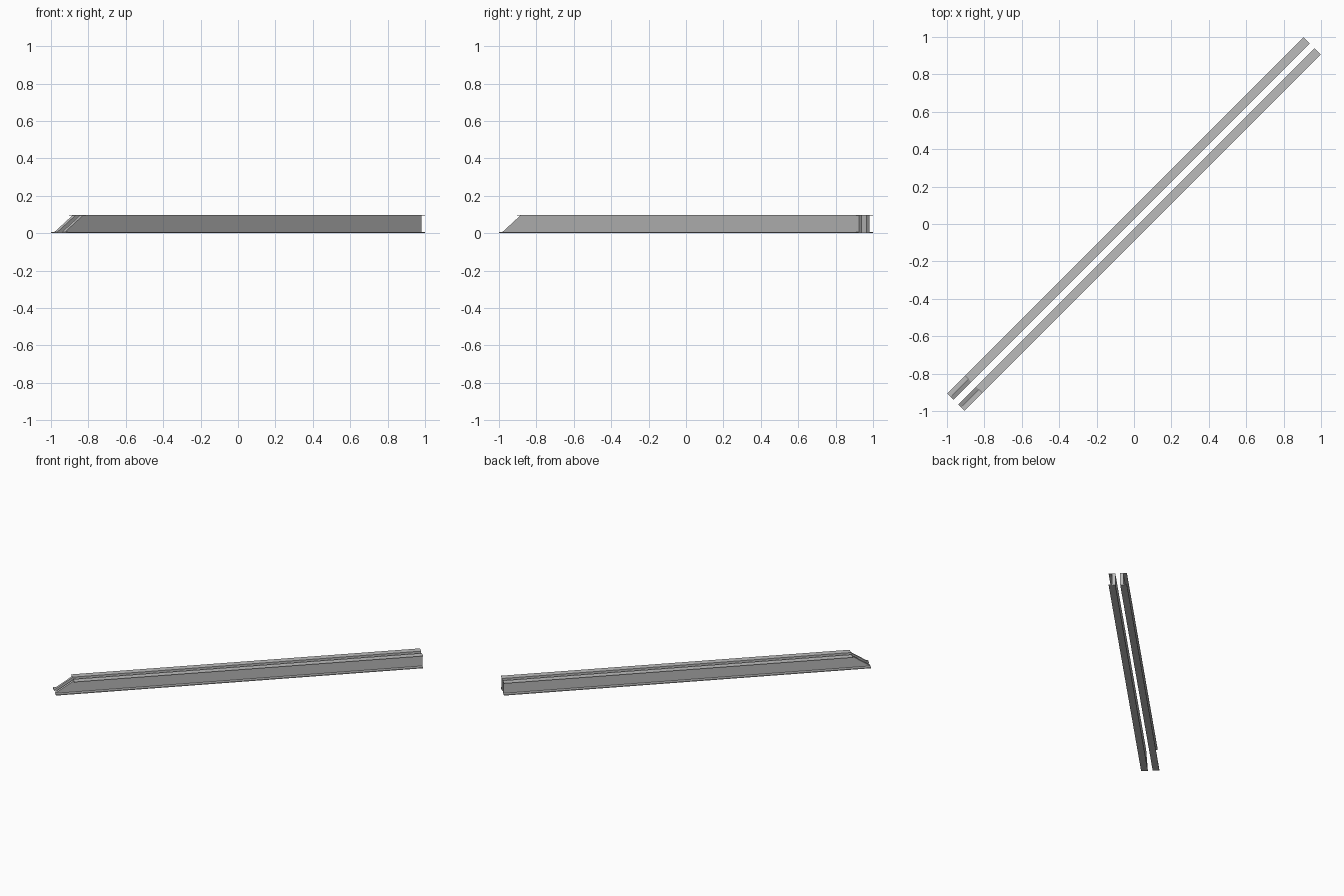
import bpy, bmesh, math
from mathutils import Matrix

if "Cube" in bpy.data.objects:
    bpy.data.objects.remove(bpy.data.objects["Cube"])

END = 1.347            # half length along the rail
TOP_START = -1.213     # where the top flange begins after the sloped cut
IN, WEB, OUT = 0.0177, 0.040, 0.066
H, T_BOT, T_TOP = 0.098, 0.007, 0.004

steel = bpy.data.materials.new("grey steel")
steel.diffuse_color = (0.5, 0.5, 0.5, 1)
steel.use_nodes = True
steel.node_tree.nodes["Principled BSDF"].inputs["Base Color"].default_value = steel.diffuse_color
turn = Matrix.Rotation(math.radians(45), 4, 'Z')


def extrude_side(name, profile, v0, v1):
    """Extrude a (length, height) outline across the rail width."""
    bm = bmesh.new()
    face = bm.faces.new([bm.verts.new((u, v0, z)) for u, z in profile])
    new = bmesh.ops.extrude_face_region(bm, geom=[face])["geom"]
    bmesh.ops.translate(bm, vec=(0, v1 - v0, 0),
                        verts=[g for g in new if isinstance(g, bmesh.types.BMVert)])
    bmesh.ops.recalc_face_normals(bm, faces=bm.faces)
    bm.transform(turn)
    mesh = bpy.data.meshes.new(name)
    bm.to_mesh(mesh)
    bm.free()
    mesh.materials.append(steel)
    bpy.context.collection.objects.link(bpy.data.objects.new(name, mesh))


# Two channels back to back, flanges pointing outwards
for side, s in (("left", 1), ("right", -1)):
    # thick web with a sloped end
    extrude_side(side + "_web",
                 [(-END, T_BOT), (END, T_BOT), (END, H - T_TOP), (TOP_START, H - T_TOP)],
                 s * IN, s * WEB)
    # bottom and top flanges
    extrude_side(side + "_bottom_flange",
                 [(-END, 0), (END, 0), (END, T_BOT), (-END, T_BOT)], s * IN, s * OUT)
    extrude_side(side + "_top_flange",
                 [(TOP_START, H - T_TOP), (END, H - T_TOP), (END, H), (TOP_START, H)],
                 s * IN, s * OUT)
